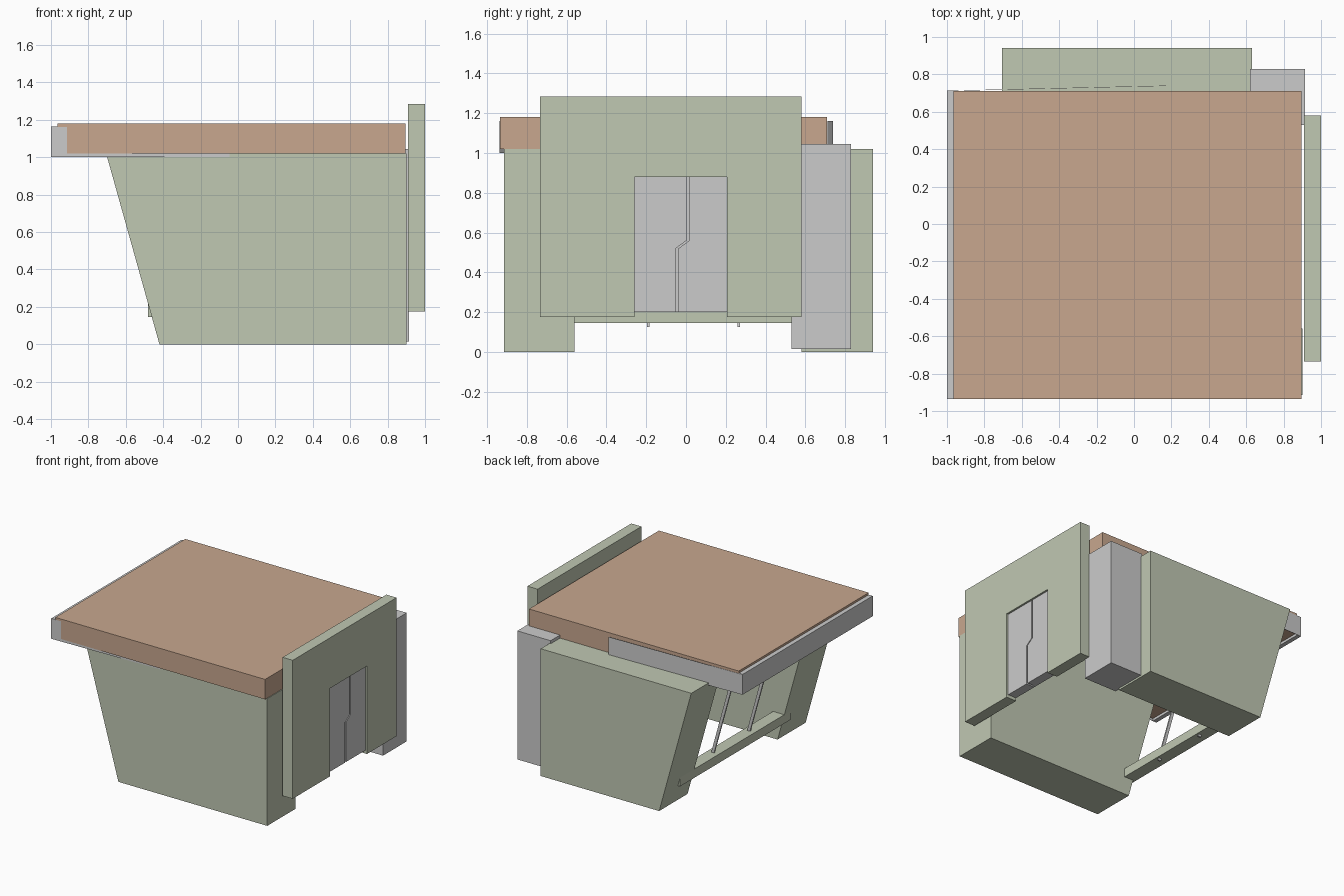
import bpy, bmesh
from mathutils import Vector

if "Cube" in bpy.data.objects:
    bpy.data.objects.remove(bpy.data.objects["Cube"])


def material(name, rgb):
    m = bpy.data.materials.new(name)
    m.diffuse_color = (*rgb, 1)
    m.use_nodes = True
    m.node_tree.nodes["Principled BSDF"].inputs["Base Color"].default_value = m.diffuse_color
    return m


GREEN = material("pale_green", (0.53, 0.58, 0.45))
BROWN = material("tan_roof", (0.58, 0.39, 0.275))


def prism(name, profile, axis, lo, hi, mat=None):
    """Extrude a 2D outline along an axis; the outline uses the other two axes in order."""
    def place(p, d):
        c = list(p)
        c.insert("xyz".index(axis), d)
        return Vector(c)
    bm = bmesh.new()
    face = bm.faces.new([bm.verts.new(place(p, lo)) for p in profile])
    ext = bmesh.ops.extrude_face_region(bm, geom=[face])
    verts = [g for g in ext["geom"] if isinstance(g, bmesh.types.BMVert)]
    bmesh.ops.translate(bm, verts=verts, vec=place((0, 0), hi - lo))
    bmesh.ops.recalc_face_normals(bm, faces=bm.faces)
    me = bpy.data.meshes.new(name)
    bm.to_mesh(me)
    bm.free()
    ob = bpy.data.objects.new(name, me)
    bpy.context.collection.objects.link(ob)
    if mat:
        me.materials.append(mat)
    return ob


def box(name, x, y, z, mat=None):
    return prism(name, [(x[0], y[0]), (x[1], y[0]), (x[1], y[1]), (x[0], y[1])], "z", *z, mat)


# Thick side wings with a raked window edge
for name, end, y0, y1 in (("front_wing", 0.90, -0.915, -0.56), ("back_wing", 0.63, 0.58, 0.94)):
    prism(name, [(-0.42, 0), (end, 0), (end, 1.02), (-0.705, 1.02)], "y", y0, y1, GREEN)

# Entrance wall with a doorway notch
prism("entrance_wall", [(-0.735, 0.175), (-0.26, 0.175), (-0.26, 0.88), (0.205, 0.88),
                        (0.205, 0.175), (0.58, 0.175), (0.58, 1.285), (-0.735, 1.285)],
      "x", 0.91, 1.0, GREEN)

# Two door leaves with a stepped seam, over a thin backing
seam = [(-0.045, 0.2), (-0.045, 0.52), (0.01, 0.56), (0.01, 0.88)]
left = [(y - 0.007, z) for y, z in seam]
right = [(y + 0.007, z) for y, z in seam]
prism("door_leaf_left", left + [(-0.26, 0.88), (-0.26, 0.2)], "x", 0.93, 0.985)
prism("door_leaf_right", right + [(0.205, 0.88), (0.205, 0.2)], "x", 0.93, 0.985)
box("door_backing", (0.91, 0.93), (-0.26, 0.205), (0.2, 0.88))

# Corner pillar
box("corner_pillar", (0.62, 0.915), (0.53, 0.83), (0.015, 1.045))

# Roof slab
box("roof_slab", (-0.965, 0.895), (-0.935, 0.71), (1.02, 1.18), BROWN)

# Roof fascia: edge board and two thin, slightly skewed side returns
box("fascia_board", (-1.0, -0.965), (-0.935, 0.71), (1.0, 1.163))
for name, y in (("fascia_return_front", -0.937), ("fascia_return_back", 0.711)):
    prism(name, [(-1.0, y), (0.17, y + 0.027), (0.17, y + 0.029), (-1.0, y + 0.002)],
          "z", 1.0, 1.162)

# Window sill beam and raked mullions
box("window_sill", (-0.48, -0.38), (-0.64, 0.76), (0.145, 0.215), GREEN)
for i, y in enumerate((-0.19, 0.265)):
    prism(f"window_mullion_{i + 1}", [(-0.413, 0.125), (-0.388, 0.125), (-0.637, 1.02), (-0.662, 1.02)],
          "y", y - 0.006, y + 0.006)
